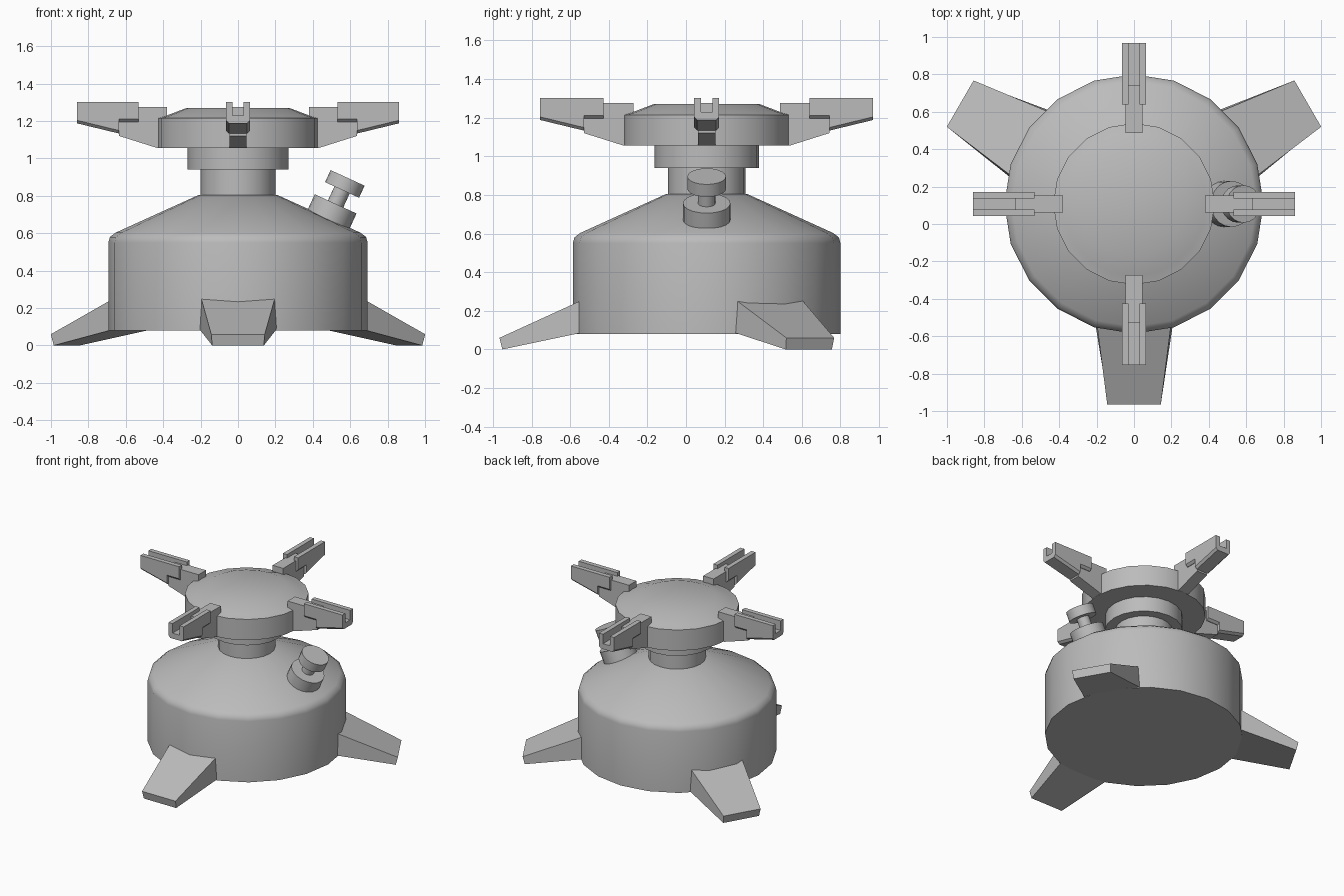
import bpy, bmesh, math
from mathutils import Matrix, Vector

if "Cube" in bpy.data.objects:
    bpy.data.objects.remove(bpy.data.objects["Cube"])

CENTER = Vector((0, 0.107, 0))
metal = bpy.data.materials.new("grey_metal")
metal.diffuse_color = (0.5, 0.5, 0.5, 1)
metal.use_nodes = True
metal.node_tree.nodes["Principled BSDF"].inputs["Base Color"].default_value = metal.diffuse_color


def loft(name, rings, matrix, smooth=None):
    """Skin a list of equal-length point rings and cap both ends."""
    bm = bmesh.new()
    loops = [[bm.verts.new(p) for p in ring] for ring in rings]
    n = len(loops[0])
    for a, b in zip(loops, loops[1:]):
        for i in range(n):
            j = (i + 1) % n
            bm.faces.new((a[i], a[j], b[j], b[i]))
    bm.faces.new(loops[0][::-1])
    bm.faces.new(loops[-1])
    bmesh.ops.recalc_face_normals(bm, faces=bm.faces)
    mesh = bpy.data.meshes.new(name)
    bm.to_mesh(mesh)
    bm.free()
    mesh.materials.append(metal)
    obj = bpy.data.objects.new(name, mesh)
    obj.matrix_world = matrix
    bpy.context.collection.objects.link(obj)
    if smooth:
        bpy.ops.object.select_all(action='DESELECT')
        obj.select_set(True)
        bpy.context.view_layer.objects.active = obj
        bpy.ops.object.shade_smooth_by_angle(angle=math.radians(smooth))
    return obj


def lathe(name, profile, matrix, sides=20, smooth=40):
    """Turn (radius, height) pairs about the local z axis."""
    step = 2 * math.pi / sides
    rings = [[(r * math.cos(i * step), r * math.sin(i * step), z)
              for i in range(sides)] for r, z in profile]
    return loft(name, rings, matrix, smooth)


def around(angle):
    return Matrix.Translation(CENTER) @ Matrix.Rotation(math.radians(angle), 4, 'Z')


# Fuel tank, neck, collar and burner head
lathe("fuel_tank", [(0.693, 0.08), (0.693, 0.55), (0.685, 0.58), (0.655, 0.603),
                    (0.21, 0.805)], around(0))
lathe("neck", [(0.2, 0.78), (0.2, 0.96)], around(0))
lathe("collar", [(0.27, 0.94), (0.27, 1.06)], around(0))
lathe("burner_head", [(0.432, 1.055), (0.432, 1.215), (0.385, 1.228),
                      (0.275, 1.27)], around(0), smooth=30)

# Three tapered feet
for k, angle in enumerate((30, 150, 270)):
    inner = [(0.55, -0.222, 0.107), (0.55, 0.222, 0.107),
             (0.55, 0.21, 0.299), (0.55, -0.21, 0.299)]
    outer = [(1.058, -0.138, 0), (1.058, 0.138, 0),
             (1.073, 0.143, 0.06), (1.073, -0.143, 0.06)]
    loft(f"foot_{k + 1}", [inner, outer], around(angle))


def channel(x, low):
    """U-shaped section with chamfered lower corners."""
    w, g, top, floor, c = 0.065, 0.03, 1.303, 1.23, 0.016
    half = [(w - c, low), (w, low + c), (w, top), (g, top), (g, floor)]
    return [(x, y, z) for y, z in half] + [(x, -y, z) for y, z in half[::-1]]


# Four pot supports: narrow bracket plus grooved rail
for k in range(4):
    m = around(90 * k)
    side = [(0.38, 1.06), (0.432, 1.056), (0.635, 1.12), (0.635, 1.25),
            (0.54, 1.275), (0.38, 1.275)]
    side[3:5] = [(0.635, 1.275), (0.53, 1.275)]
    loft(f"support_bracket_{k + 1}",
         [[(x, y, z) for x, z in side] for y in (-0.045, 0.045)], m)
    loft(f"support_rail_{k + 1}",
         [channel(0.533, 1.195), channel(0.635, 1.195),
          channel(0.635, 1.133), channel(0.862, 1.188)], m)

# Filler cap tilted square to the tank shoulder
tilt = Matrix.Translation((0.522, CENTER.y, 0.757)) @ Matrix.Rotation(math.radians(24.7), 4, 'Y')
lathe("filler_base", [(0.123, -0.1), (0.123, 0)], tilt)
lathe("filler_stem", [(0.045, -0.01), (0.045, 0.09)], tilt)
lathe("filler_knob", [(0.1, 0.082), (0.1, 0.153)], tilt)
